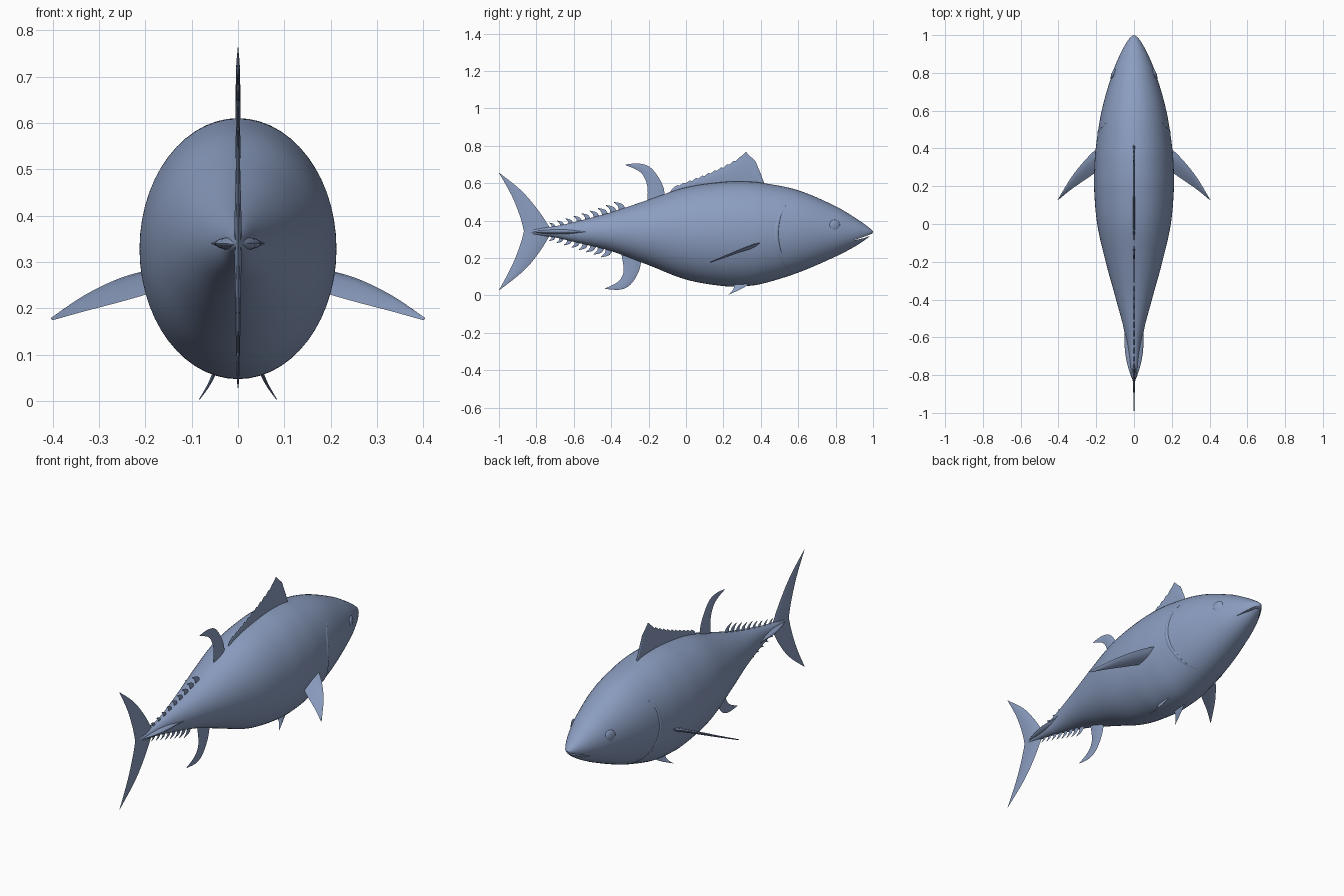
import bpy, bmesh, math
from mathutils import Vector

cube = bpy.data.objects.get("Cube")
if cube:
    bpy.data.objects.remove(cube, do_unlink=True)

skin = bpy.data.materials.new("steel blue skin")
skin.use_nodes = True
colour = (0.26, 0.34, 0.53, 1)
skin.diffuse_color = colour
skin.node_tree.nodes["Principled BSDF"].inputs["Base Color"].default_value = colour

# Body stations: y, top z, bottom z, half width
STATIONS = [(-0.84, .348, .332, .004), (-0.8, .357, .323, .014), (-0.7, .37, .31, .026),
            (-0.6, .392, .287, .042), (-0.4, .445, .237, .095), (-0.2, .512, .162, .15),
            (0, .578, .085, .195), (0.2, .607, .05, .212), (0.3, .61, .049, .21),
            (0.4, .603, .061, .203), (0.6, .562, .122, .171), (0.8, .477, .208, .114),
            (0.9, .418, .26, .073), (0.96, .377, .299, .04), (0.99, .353, .324, .017),
            (1.0, .342, .338, .002)]


def section(y):
    """Smoothly interpolated top, bottom and half width at y."""
    n = len(STATIONS)
    i = max(k for k in range(n - 1) if STATIONS[k][0] <= y or k == 0)
    a, b = STATIONS[i], STATIONS[i + 1]
    p, q = STATIONS[max(i - 1, 0)], STATIONS[min(i + 2, n - 1)]
    h = b[0] - a[0]
    t = (y - a[0]) / h
    result = []
    for c in (1, 2, 3):
        m0 = (b[c] - p[c]) / (b[0] - p[0]) * h
        m1 = (q[c] - a[c]) / (q[0] - a[0]) * h
        result.append((2*t**3 - 3*t**2 + 1) * a[c] + (t**3 - 2*t**2 + t) * m0
                      + (3*t**2 - 2*t**3) * b[c] + (t**3 - t**2) * m1)
    return result


def side_x(y, z):
    """Half width of the body surface at a given y and z."""
    top, bottom, width = section(y)
    u = (z - (top + bottom) / 2) / ((top - bottom) / 2)
    return width * math.sqrt(max(0, 1 - u * u))


def finish(obj, angle=40):
    if not obj.data.materials:
        obj.data.materials.append(skin)
    bpy.ops.object.select_all(action='DESELECT')
    obj.select_set(True)
    bpy.context.view_layer.objects.active = obj
    bpy.ops.object.shade_smooth_by_angle(angle=math.radians(angle))
    return obj


def loft(name, rings, angle=40):
    """Skin a list of closed rings and cap both ends."""
    bm = bmesh.new()
    loops = [[bm.verts.new(p) for p in ring] for ring in rings]
    for r, s in zip(loops, loops[1:]):
        for k in range(len(r)):
            j = (k + 1) % len(r)
            bm.faces.new((r[k], r[j], s[j], s[k]))
    bm.faces.new(loops[0])
    bm.faces.new(loops[-1])
    bmesh.ops.recalc_face_normals(bm, faces=bm.faces)
    mesh = bpy.data.meshes.new(name)
    bm.to_mesh(mesh)
    bm.free()
    obj = bpy.data.objects.new(name, mesh)
    bpy.context.collection.objects.link(obj)
    return finish(obj, angle)


def resample(points, steps):
    """Catmull-Rom refinement of an edge."""
    pts = [Vector(p) for p in points]
    out = []
    for i in range(len(pts) - 1):
        a, b = pts[i], pts[i + 1]
        p, q = pts[max(i - 1, 0)], pts[min(i + 2, len(pts) - 1)]
        for k in range(steps):
            t = k / steps
            out.append(a + ((b - p) * t + (2*p - 5*a + 4*b - q) * t**2
                            + (3*a - p - 3*b + q) * t**3) / 2)
    return out + [pts[-1]]


def fin(name, lead, trail, root=.006, tip=.001, normal=(1, 0, 0), steps=5):
    """Lens-section fin between a leading and a trailing edge."""
    lead, trail = resample(lead, steps), resample(trail, steps)
    normal = Vector(normal).normalized()
    rings = []
    for i, (a, b) in enumerate(zip(lead, trail)):
        thick = root + (tip - root) * i / (len(lead) - 1)
        up = [a.lerp(b, f) + normal * thick * s for f, s in ((.2, .75), (.45, 1), (.75, .6))]
        down = [a.lerp(b, f) - normal * thick * s for f, s in ((.75, .6), (.45, 1), (.2, .75))]
        rings.append([a, *up, b, *down])
    return loft(name, rings, 50)


def flat(*points):
    return [(0, y, z) for y, z in points]


# Body, with finer rings towards the snout
rings = []
for i in range(91):
    y = -0.84 + 1.84 * math.sin(i / 90 * math.pi / 2)
    top, bottom, width = section(y)
    mid, half = (top + bottom) / 2, (top - bottom) / 2
    rings.append([(width * math.cos(a), y, mid + half * math.sin(a))
                  for a in (k * math.tau / 56 for k in range(56))])
body = loft("body", rings)

# Mouth slit
mouth = [(.885, .292), (.95, .313), (1.02, .34), (1.02, .332), (.95, .306)]
cutter = loft("mouth_cutter", [[(x, y, z) for y, z in mouth] for x in (-.15, .15)])
cutter.hide_render = True
cutter.hide_viewport = True
cut = body.modifiers.new("mouth", 'BOOLEAN')
cut.operation, cut.object, cut.solver = 'DIFFERENCE', cutter, 'EXACT'
bpy.context.view_layer.objects.active = body
bpy.ops.object.modifier_apply(modifier="mouth")
bpy.data.objects.remove(cutter, do_unlink=True)
finish(body)

# Tail fin lobes
fin("upper_tail_lobe", flat((-.72, .35), (-.79, .455), (-.88, .56), (-1, .657)),
    flat((-.865, .335), (-.885, .415), (-.93, .53), (-.998, .652)), .009)
fin("lower_tail_lobe", flat((-.72, .335), (-.785, .23), (-.87, .13), (-1, .027)),
    flat((-.865, .35), (-.885, .275), (-.93, .16), (-.998, .032)), .009)

# Serrated first dorsal fin
spines = 12
crest, base = [(.425, .58), (.4, .65), (.37, .72), (.345, .742)], []
for i in range(spines):
    f = i / spines
    y, z = .32 - .4 * f, .768 - .19 * f ** .75
    crest += [(y, z), (y - .021, z - .021 + .008 * f)]
crest.append((-.085, .555))
base = [(y, section(y)[0] - .03) for y, z in crest]
fin("first_dorsal_fin", flat(*crest), flat(*base), .005, .004, steps=1)

# Second dorsal and anal fins
fin("second_dorsal_fin",
    flat((-.11, .5), (-.125, .59), (-.185, .68), (-.25, .705), (-.325, .7)),
    flat((-.21, .48), (-.205, .57), (-.225, .635), (-.26, .67), (-.32, .695)))
fin("anal_fin",
    flat((-.235, .21), (-.252, .13), (-.295, .06), (-.35, .031), (-.433, .035)),
    flat((-.345, .22), (-.333, .14), (-.345, .095), (-.375, .065), (-.43, .039)))

# Rows of hooked finlets
for row, count, first, sign in (("upper", 9, -.345, 1), ("lower", 8, -.415, -1)):
    for i in range(count):
        y = first + (-.71 - first) * i / (count - 1)
        s = 1 - .45 * i / (count - 1)
        top, bottom, _ = section(y)
        z = top if sign > 0 else bottom

        def edge(*pts):
            return flat(*[(y + a * s, z + sign * b * s) for a, b in pts])
        fin(f"{row}_finlet_{i + 1}", edge((.03, -.02), (.008, .024), (-.04, .038)),
            edge((-.014, -.025), (-.018, .012), (-.039, .033)), .004, steps=3)

# Paired parts
for side, s in (("left", 1), ("right", -1)):
    def mirrored(*pts):
        return [(s * x, y, z) for x, y, z in pts]

    fin(f"{side}_pectoral_fin",
        mirrored((.17, .425, .288), (.25, .348, .267), (.33, .25, .229), (.404, .128, .179)),
        mirrored((.17, .295, .238), (.25, .24, .215), (.33, .185, .194), (.398, .13, .175)),
        .012, .002, (s * .3, -.25, 1))
    fin(f"{side}_pelvic_fin",
        mirrored((.045, .36, .075), (.062, .3, .037), (.084, .225, .003)),
        mirrored((.045, .25, .075), (.062, .255, .037), (.082, .228, .005)),
        .005, .001, (s, 0, .55))

    # Flat keel beside the tail root
    keel = []
    for i in range(25):
        t = i / 24
        y = -.83 + .36 * t
        w = .05 * math.sin(math.pi * min(1, t * 1.7 + .04) / 2) ** .8 + .07 * max(0, t - .7)
        h = .004 + .012 * math.sin(math.pi * t)
        keel.append([(s * w * math.cos(a), y, .34 + h * math.sin(a))
                     for a in (k * math.tau / 20 for k in range(20))])
    loft(f"{side}_tail_keel", keel)

    # Eye, slightly proud of the head
    ex = side_x(.795, .375)
    bpy.ops.mesh.primitive_uv_sphere_add(segments=32, ring_count=16, radius=.03,
                                         location=(s * (ex - .004), .795, .375))
    eye = bpy.context.object
    eye.name = f"{side}_eye"
    eye.scale = (.36, 1, 1)
    eye.rotation_euler = (0, 0, s * .38)
    finish(eye)

    # Gill cover rim, a low ridge following the body
    arc = resample([(0, .535, .48), (0, .5, .43), (0, .482, .34),
                    (0, .492, .25), (0, .53, .16), (0, .57, .125)], 6)
    rim = []
    for i, p in enumerate(arc):
        r = .001 + .006 * math.sin(math.pi * i / (len(arc) - 1))
        x = side_x(p.y, p.z) - r * .6
        rim.append([(s * (x + r * math.cos(a)), p.y + 2 * r * math.sin(a), p.z)
                    for a in (k * math.tau / 10 for k in range(10))])
    loft(f"{side}_gill_rim", rim, 60)
